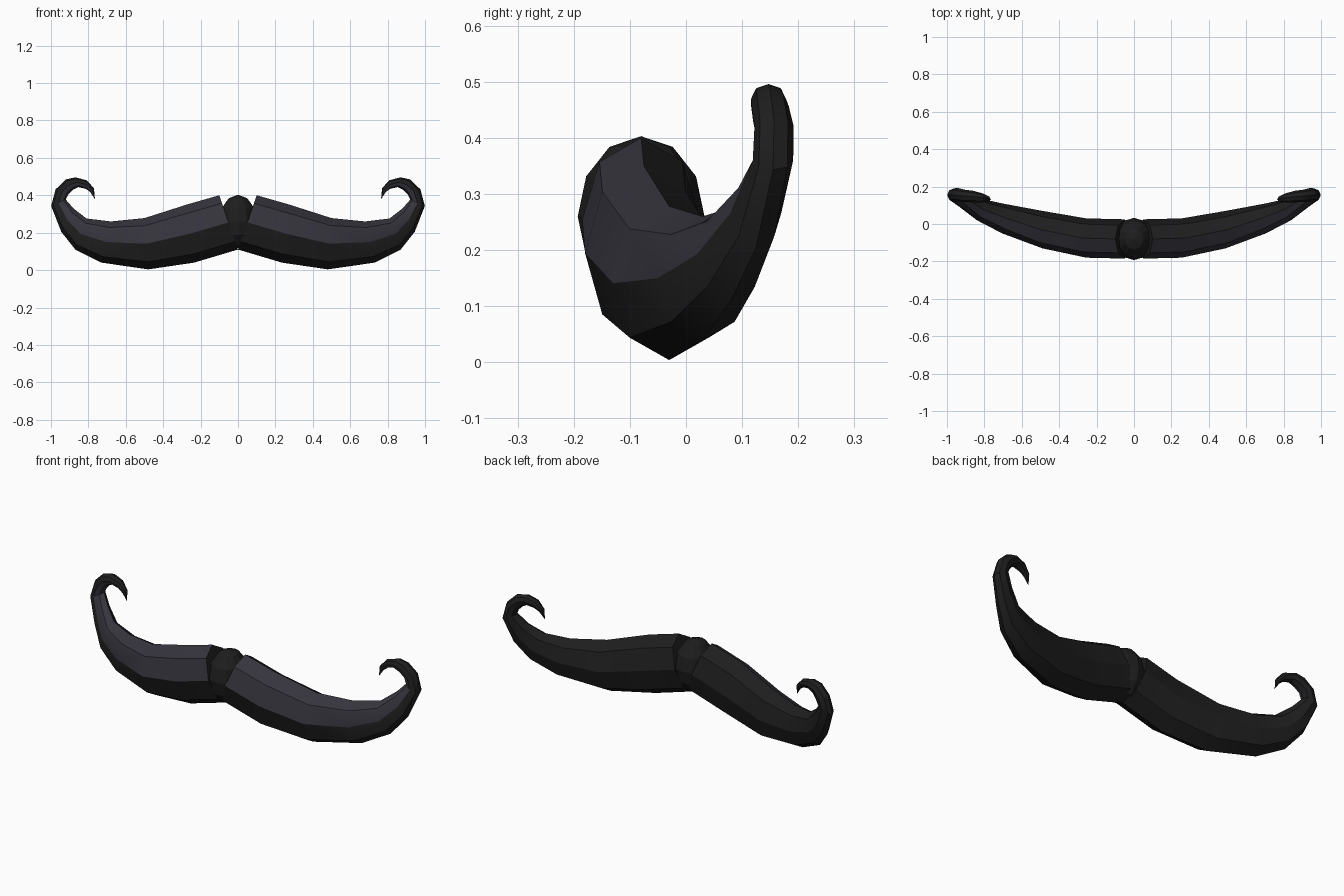
import bpy, bmesh, math

cube = bpy.data.objects.get("Cube")
if cube:
    bpy.data.objects.remove(cube, do_unlink=True)


def make_material(name, colour):
    mat = bpy.data.materials.new(name)
    mat.use_nodes = True
    mat.diffuse_color = (*colour, 1)
    mat.node_tree.nodes["Principled BSDF"].inputs["Base Color"].default_value = (*colour, 1)
    return mat


black = make_material("soft_black", (0.013, 0.013, 0.013))
slate = make_material("dark_slate", (0.036, 0.034, 0.046))


def add_object(name, bm, mats):
    bmesh.ops.recalc_face_normals(bm, faces=bm.faces)
    mesh = bpy.data.meshes.new(name)
    bm.to_mesh(mesh)
    bm.free()
    for mat in mats:
        mesh.materials.append(mat)
    obj = bpy.data.objects.new(name, mesh)
    bpy.context.collection.objects.link(obj)
    return obj


# Wing sections: centre x, centre z, up x, up z, centre y, half depth
SECTIONS = [
    (.05, .255, .05, .145, -.08, .105),
    (.255, .195, .02, .155, -.075, .105),
    (.49, .141, .01, .137, -.03, .10),
    (.705, .15, -.025, .11, .03, .08),
    (.84, .193, -.03, .083, .08, .06),
    (.912, .267, -.033, .062, .125, .045),
    (.96, .36, -.039, .017, .155, .036),
    (.94, .42, -.035, -.012, .157, .035),
    (.902, .457, -.018, -.028, .15, .033),
    (.862, .47, -.008, -.026, .147, .031),
    (.81, .457, .002, -.023, .14, .024),
    (.78, .427, .01, -.01, .135, .015),
]
TIP = (.765, .13, .38)
SIDES = 8


def build_wing(name, side):
    bm = bmesh.new()
    rings = []
    for cx, cz, ux, uz, cy, depth in SECTIONS:
        ring = []
        for i in range(SIDES):
            a = math.tau * i / SIDES
            u, v = math.cos(a), -math.sin(a)
            ring.append(bm.verts.new((side * (cx + ux * u), cy + depth * v, cz + uz * u)))
        rings.append(ring)
    tip = bm.verts.new((side * TIP[0], TIP[1], TIP[2]))
    bm.faces.new(rings[0])
    # The two upper front bands are lighter
    for i in range(SIDES):
        j = (i + 1) % SIDES
        band = 1 if i < 2 else 0
        for a, b in zip(rings, rings[1:]):
            bm.faces.new((a[i], a[j], b[j], b[i])).material_index = band
        bm.faces.new((rings[-1][i], rings[-1][j], tip)).material_index = band
    wing = add_object(name, bm, [black, slate])
    bpy.ops.object.select_all(action='DESELECT')
    wing.select_set(True)
    bpy.context.view_layer.objects.active = wing
    bpy.ops.object.shade_smooth_by_angle(angle=math.radians(30))


build_wing("left_moustache_wing", 1)
build_wing("right_moustache_wing", -1)

# Faceted knot between the wings
bm = bmesh.new()
bmesh.ops.create_uvsphere(bm, u_segments=12, v_segments=6, radius=1)
bmesh.ops.scale(bm, vec=(.1, .113, .143), verts=bm.verts)
bmesh.ops.translate(bm, vec=(0, -.08, .26), verts=bm.verts)
add_object("centre_knot", bm, [black])
